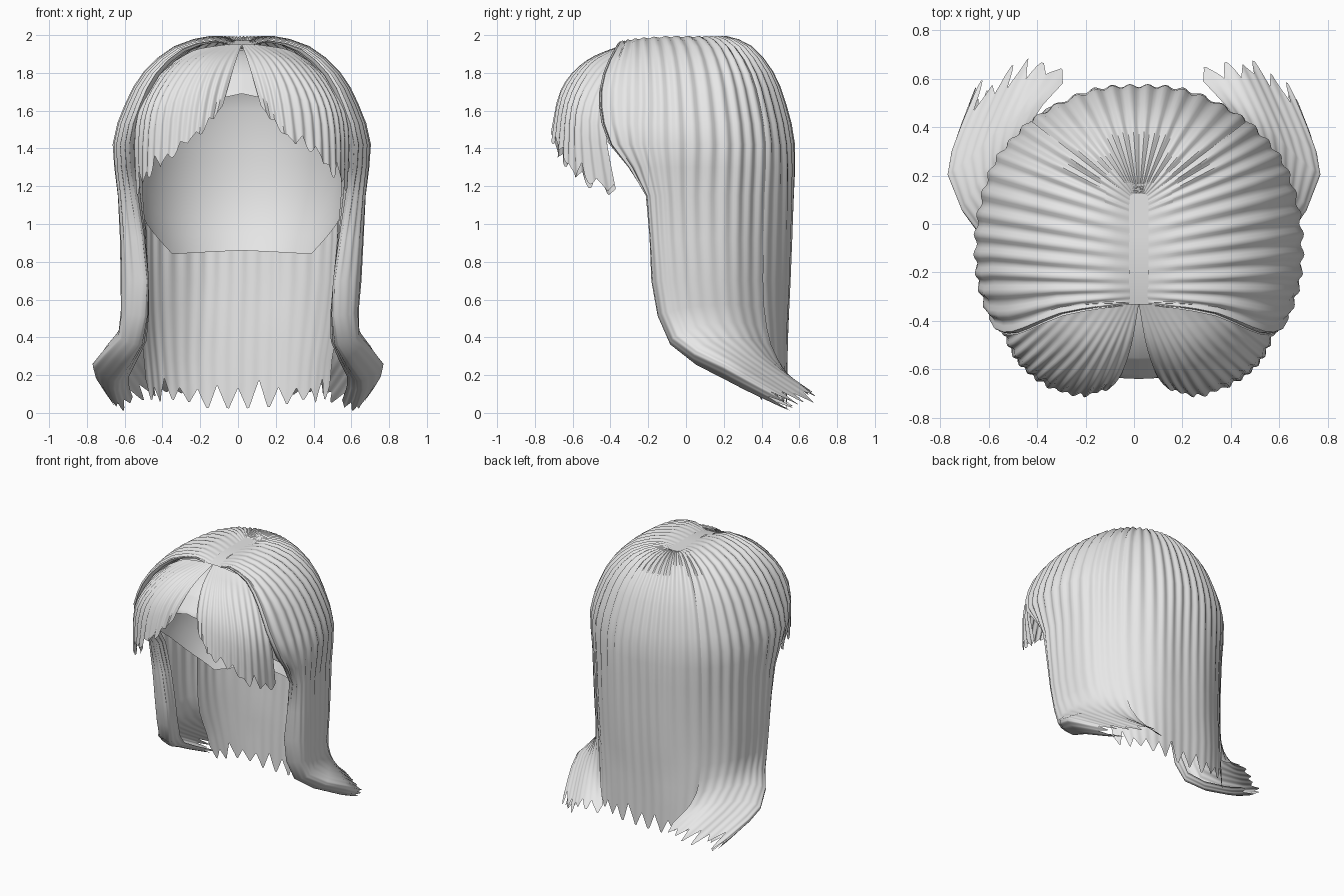
import bpy, bmesh, math, random
from mathutils import Vector

if "Cube" in bpy.data.objects:
    bpy.data.objects.remove(bpy.data.objects["Cube"])

random.seed(4)
hair = bpy.data.materials.new("light_grey_hair")
hair.diffuse_color = (0.8, 0.8, 0.8, 1)
hair.use_nodes = True
hair.node_tree.nodes["Principled BSDF"].inputs["Base Color"].default_value = hair.diffuse_color


def spline(pts, t):
    """Point on a smooth curve that runs through all pts, t in 0..len-1."""
    i = max(0, min(int(t), len(pts) - 2))
    f = t - i
    b, c = pts[i], pts[i + 1]
    a = pts[i - 1] if i > 0 else b * 2 - c
    d = pts[i + 2] if i + 2 < len(pts) else c * 2 - b
    return 0.5 * (2 * b + (c - a) * f + (2 * a - 5 * b + 4 * c - d) * f * f
                  + (3 * b - a - 3 * c + d) * f ** 3)


def mirrored(cols):
    return [[Vector((-p.x, p.y, p.z)) for p in c] for c in cols]


def add_mesh(name, grid, flip=False):
    """Skin a grid of points, grid[column][row]."""
    bm = bmesh.new()
    vs = [[bm.verts.new(p) for p in col] for col in grid]
    for a, b in zip(vs, vs[1:]):
        for j in range(len(a) - 1):
            q = [a[j], a[j + 1], b[j + 1], b[j]]
            bm.faces.new(q[::-1] if flip else q)
    me = bpy.data.meshes.new(name)
    bm.to_mesh(me)
    bm.free()
    me.materials.append(hair)
    ob = bpy.data.objects.new(name, me)
    bpy.context.collection.objects.link(ob)
    bpy.context.view_layer.objects.active = ob
    ob.select_set(True)
    bpy.ops.object.shade_smooth_by_angle(angle=math.radians(50))
    ob.select_set(False)
    return ob


def lock(name, cols, amp=0.016, step=2, tip=(0, 0.2), notch=(0.35, 0.6), flip=False):
    """Sheet of hair through guide strands: soft ridges and a jagged end."""
    per, last = 18, len(cols[0]) - 1          # samples per guide; 3 ridges, 2 points each
    n = (len(cols) - 1) * per
    cuts = [random.uniform(*(tip if k % 2 else notch)) for k in range((len(cols) - 1) * 4 + 2)]
    grid = []
    for i in range(n + 1):
        u = i / per
        k, f = divmod(u * 4, 1)
        end = last - cuts[int(k)] * (1 - f) - cuts[int(k) + 1] * f
        rows = [j / step for j in range((last - 1) * step + 1)]
        rows += [last - 1 + (end - last + 1) * j / 3 for j in (1, 2, 3)]
        wave = -0.5 * amp * math.cos(2 * math.pi * i / 6)
        col = []
        for v in rows:
            p = spline([spline(c, v) for c in cols], u)
            out = (p - Vector((0, 0, min(p.z, 1.3)))).normalized()
            fade = max(0.25, min(1, (p.z - 0.5) / 0.9))
            p = p + out * wave * min(1, v / 2) * fade
            p.x += 0.02 * max(0, min(1, (p.z - 0.3) / 0.5))
            p.z = max(p.z, 0)
            col.append(p)
        grid.append(col)
    return add_mesh(name, grid, flip)


# Strand guides: parting y, widest point on the crown, then the hanging length
CROWN = [(0, 1.97), (.2, 1.992), (.5, 1.935), (.75, 1.80), (.9, 1.63), (1, 1.42)]


def strand(root_y, ox, oy, *length, bulge=0):
    rx = min(.035, ox * .07)
    drop = max(0, -root_y - .2) * .25
    top = [Vector((rx + (ox - rx) * h, root_y + (oy - root_y) * h - bulge * h ** 6 * (1 - h),
                   z - drop * (1 - h))) for h, z in CROWN]
    return top + [Vector(p) for p in length]


# Side locks, folded in at the front and flicking outward and back at the ends
side = [
    strand(-.32, .53, -.32, (.53, -.15, 1.15), (.49, -.08, .7), (.49, .0, .38), (.58, .27, .19), (.54, .58, .03)),
    strand(-.33, .60, -.40, (.57, -.21, 1.15), (.50, -.18, .7), (.53, -.08, .36), (.66, .22, .17), (.62, .57, .0),
           bulge=1.2),
    strand(-.25, .665, -.24, (.645, -.17, 1.15), (.62, -.14, .7), (.63, -.06, .4), (.77, .2, .25), (.64, .6, .03)),
    strand(-.10, .67, 0, (.64, 0, 1.15), (.63, .02, .7), (.62, .07, .46), (.68, .27, .3), (.52, .67, .04)),
    strand(.05, .6, .25, (.59, .24, 1.15), (.58, .24, .7), (.56, .27, .48), (.54, .4, .3), (.38, .74, .06)),
    strand(.11, .45, .43, (.45, .42, 1.15), (.44, .41, .7), (.42, .43, .45), (.38, .49, .28), (.25, .63, .09)),
]
lock("side_lock_right", side, notch=(.2, .4))
lock("side_lock_left", mirrored(side), notch=(.2, .4), flip=True)

# Back panel, hanging straight
back = [
    strand(.05, .56, .24, (.54, .24, 1.15), (.53, .24, .7), (.52, .27, .45), (.50, .33, .28), (.48, .38, .05)),
    strand(.11, .45, .42, (.45, .41, 1.15), (.44, .40, .7), (.42, .42, .45), (.40, .44, .28), (.38, .47, .04)),
    strand(.12, .22, .54, (.22, .545, 1.15), (.22, .535, .7), (.22, .525, .48), (.22, .525, .28), (.21, .525, .0)),
    strand(.12, 0, .57, (0, .565, 1.15), (0, .55, .7), (0, .54, .45), (0, .535, .28), (0, .53, .0)),
]
lock("back_panel", back + mirrored(back[:-1])[::-1])

# Fringe, swept to both sides of the parting
fringe = [[Vector(p) for p in c] for c in (
    ((0, -.33, 1.95), (.03, -.50, 1.87), (.07, -.62, 1.74), (.11, -.68, 1.60)),
    ((.04, -.33, 1.952), (.14, -.53, 1.86), (.21, -.66, 1.70), (.25, -.715, 1.43)),
    ((.12, -.33, 1.945), (.25, -.51, 1.85), (.37, -.63, 1.64), (.40, -.66, 1.32)),
    ((.25, -.33, 1.92), (.38, -.46, 1.80), (.49, -.56, 1.58), (.51, -.55, 1.20)),
    ((.36, -.34, 1.86), (.49, -.40, 1.73), (.57, -.43, 1.50), (.56, -.36, 1.11)),
)]
for name, cols, flip in (("fringe_right", fringe, False), ("fringe_left", mirrored(fringe), True)):
    lock(name, cols, amp=.013, step=4, tip=(0, .1), notch=(.15, .32), flip=flip)

# Parting strip on the crown
add_mesh("parting_strip", [[Vector((x + .02, y, z)) for y, z in
                            ((-.34, 1.937), (-.2, 1.972), (-.05, 1.972), (.13, 1.972))]
                           for x in (.04, 0, -.04)])

# Inner cap: rounded head lining, open over the face and cut at the nape
RADIUS = [(.84, .84), (1.02, .95), (1.2, 1), (1.45, .99), (1.69, .93), (1.8, .78), (1.89, .53), (1.92, .3), (1.93, 0)]
EDGE = [(0, 1.69), (15, 1.66), (30, 1.58), (50, 1.48), (75, 1.3), (95, 1.14), (112, .98), (130, .84), (180, .86)]


def lerp_table(table, x):
    x = max(table[0][0], min(x, table[-1][0]))
    for (a, p), (b, q) in zip(table, table[1:]):
        if x <= b:
            return p + (q - p) * (x - a) / (b - a)


cap = []
for i in range(73):
    a = math.radians(i * 5)
    low = lerp_table(EDGE, min(i * 5, 360 - i * 5))
    # spread the rows between the crown and the cut edge
    zs = [1.93, 1.92, 1.89] + [1.80 + (low - 1.80) * k / 10 for k in range(11)]
    cap.append([Vector((.02 + .57 * math.sin(a) * lerp_table(RADIUS, z),
                        -.10 - .58 * math.cos(a) * lerp_table(RADIUS, z), z)) for z in zs])
add_mesh("inner_cap", cap)
